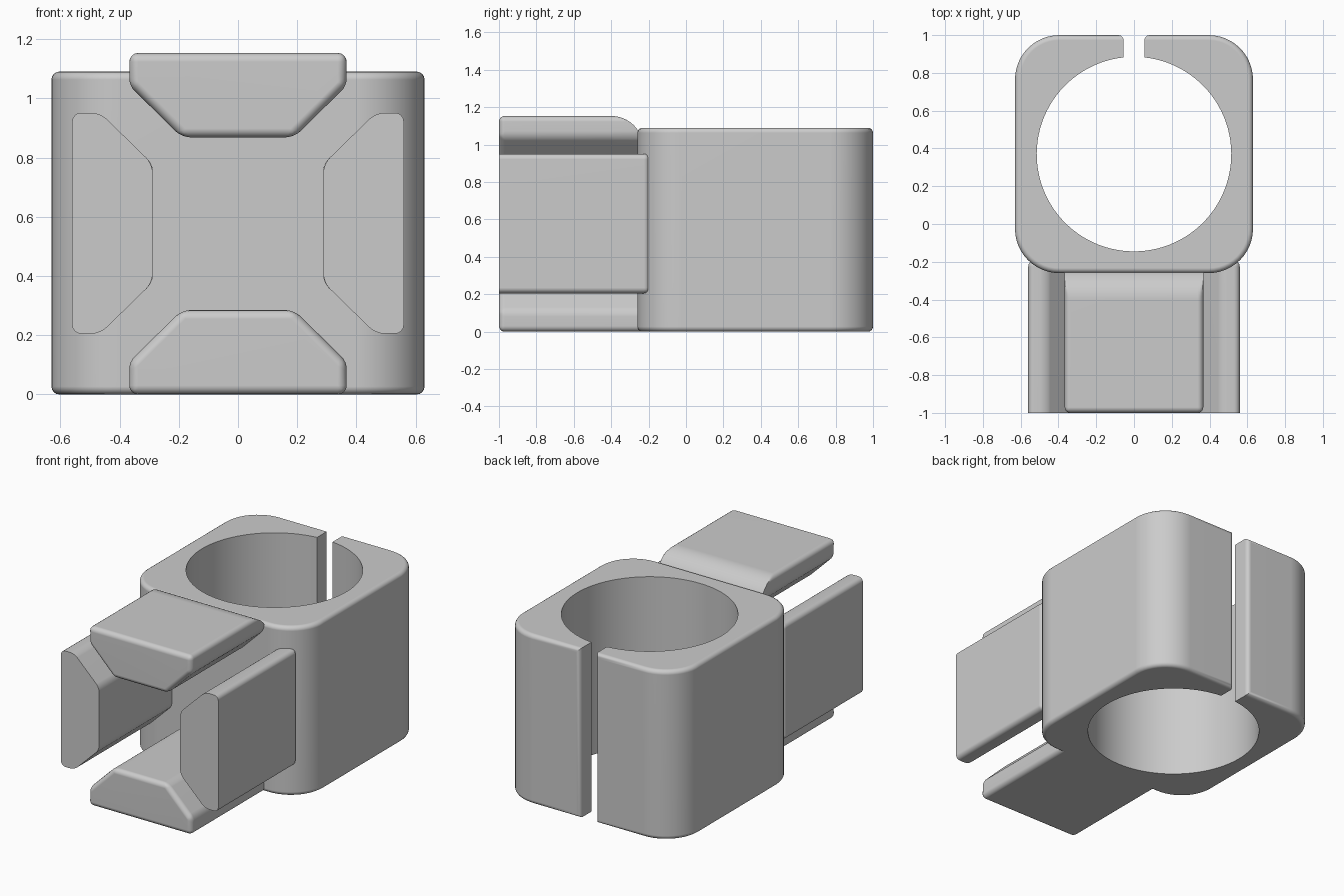
import bpy, bmesh
from math import sin, cos, pi, asin, sqrt, radians

cube = bpy.data.objects.get("Cube")
if cube:
    bpy.data.objects.remove(cube, do_unlink=True)

grey = bpy.data.materials.new("matte grey")
grey.use_nodes = True
colour = (0.6, 0.6, 0.6, 1)
grey.diffuse_color = colour
grey.node_tree.nodes["Principled BSDF"].inputs["Base Color"].default_value = colour

BODY_H = 1.09
HALF_W = 0.63
BORE_Y, BORE_R = 0.37, 0.515
CORNER_R = 0.235
SLOT = 0.055
ROUND = 0.03
FRONT = -1.0


def extrude(points, offset):
    """Closed prism from a list of 3D points."""
    bm = bmesh.new()
    face = bm.faces.new([bm.verts.new(p) for p in points])
    result = bmesh.ops.extrude_face_region(bm, geom=[face], use_keep_orig=True)
    moved = [g for g in result["geom"] if isinstance(g, bmesh.types.BMVert)]
    bmesh.ops.translate(bm, verts=moved, vec=offset)
    bmesh.ops.recalc_face_normals(bm, faces=bm.faces)
    return bm


def round_edges(bm, keep, width, segments=4):
    edges = [e for e in bm.edges if keep(*e.verts)]
    bmesh.ops.bevel(bm, geom=edges, offset=width, offset_type='OFFSET',
                    segments=segments, profile=0.5, affect='EDGES',
                    clamp_overlap=True)


def finish(bm, name):
    bmesh.ops.recalc_face_normals(bm, faces=bm.faces)
    mesh = bpy.data.meshes.new(name)
    bm.to_mesh(mesh)
    bm.free()
    mesh.materials.append(grey)
    obj = bpy.data.objects.new(name, mesh)
    bpy.context.collection.objects.link(obj)
    bpy.ops.object.select_all(action='DESELECT')
    obj.select_set(True)
    bpy.context.view_layer.objects.active = obj
    bpy.ops.object.shade_smooth_by_angle(angle=radians(40))
    weighted = obj.modifiers.new("even shading", 'WEIGHTED_NORMAL')
    weighted.keep_sharp = True


def arc(cx, cy, r, start, end, steps):
    angles = [start + (end - start) * i / steps for i in range(steps + 1)]
    return [(cx + r * cos(a), cy + r * sin(a), 0) for a in angles]


# Clamp body: rounded square around a bore, slotted at the back
inset = HALF_W - CORNER_R
outline = [(SLOT, BORE_Y + HALF_W, 0)]
for i, (sx, sy) in enumerate([(1, 1), (1, -1), (-1, -1), (-1, 1)]):
    start = pi / 2 - i * pi / 2
    outline += arc(sx * inset, BORE_Y + sy * inset, CORNER_R,
                   start, start - pi / 2, 12)
outline.append((-SLOT, BORE_Y + HALF_W, 0))
gap = asin(SLOT / BORE_R)
outline += arc(0, BORE_Y, BORE_R, pi / 2 + gap, 2.5 * pi - gap, 96)


def outer_rim(a, b):
    outside = all(sqrt(v.co.x ** 2 + (v.co.y - BORE_Y) ** 2) > BORE_R + 0.05
                  for v in (a, b))
    upright = abs(a.co.z - b.co.z) > 0.1
    return outside and (not upright or abs(a.co.x) < SLOT + 0.01)


body = extrude(outline, (0, 0, BODY_H))
round_edges(body, outer_rim, 0.027)
finish(body, "clamp_body")


def section(long, short, edge, depth):
    """Tapered prong section as (across, inward) pairs."""
    return [(-long, 0), (long, 0), (long, edge), (short, depth),
            (-short, depth), (-long, edge)]


def not_on_end(end_y):
    return lambda a, b: max(abs(a.co.y - end_y), abs(b.co.y - end_y)) > 0.01


# Upper and lower prongs, rounded at the front
flat = section(0.367, 0.19, 0.11, 0.285)
REAR = -0.23
for name, base, inward in (("upper_prong", 1.153, -1), ("lower_prong", 0, 1)):
    bm = extrude([(u, FRONT, base + inward * v) for u, v in flat],
                 (0, REAR - FRONT, 0))
    round_edges(bm, not_on_end(REAR), ROUND)
    if inward < 0:
        # Rear of the upper prong curves down to the body
        bend_y, bend_r, steps = -0.40, 0.173, 10
        for i in range(steps):
            cut = bend_y + (REAR - bend_y) * i / steps
            bmesh.ops.bisect_plane(bm, geom=bm.verts[:] + bm.edges[:] + bm.faces[:],
                                   plane_co=(0, cut, 0), plane_no=(0, 1, 0))
        for v in bm.verts:
            run = min(max(v.co.y - bend_y, 0), bend_r)
            v.co.z = min(v.co.z, base - bend_r + sqrt(bend_r ** 2 - run ** 2))
        bmesh.ops.remove_doubles(bm, verts=bm.verts, dist=0.0005)
    finish(bm, name)

# Side prongs, cut flat at the front and rounded where they overlap the body
upright = section(0.373, 0.2, 0.095, 0.272)
for name, side in (("left_prong", 1), ("right_prong", -1)):
    bm = extrude([(side * (0.56 - v), FRONT, 0.578 + u) for u, v in upright],
                 (0, 0.805, 0))
    round_edges(bm, not_on_end(FRONT), ROUND)
    finish(bm, name)
